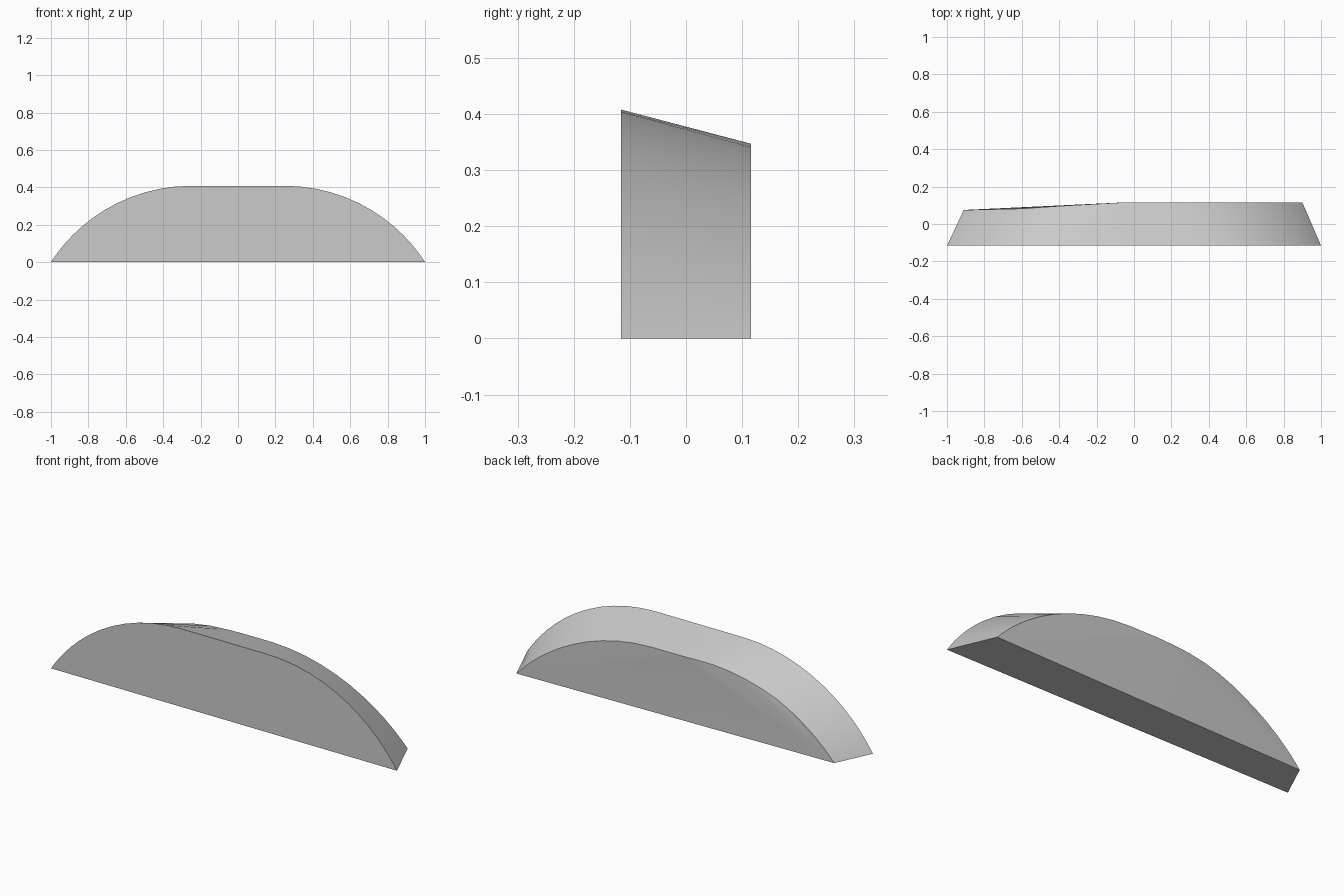
import bpy, bmesh
from math import sin, pi, sqrt

cube = bpy.data.objects.get("Cube")
if cube:
    bpy.data.objects.remove(cube, do_unlink=True)

STEPS = 14
DEPTH = 0.116


def side_arc(end, start, flat, top):
    """Half profile from the foot (end, 0) up to x = start, levelling off at flat."""
    run = end - flat
    radius = (run * run + top * top) / (2 * top)
    points = []
    for i in range(STEPS + 1):
        x = end + (start - end) * (1 - sin(pi / 2 * (1 - i / STEPS)))
        d = max(0, x - flat)
        points.append((x, top - radius + sqrt(radius * radius - d * d)))
    return points


def back_depth(x):
    """The back edge is pulled forward towards its right-hand end."""
    stops = [(-0.91, 0.075), (-0.594, 0.082), (-0.385, 0.097), (-0.04, DEPTH)]
    for (x0, y0), (x1, y1) in zip(stops, stops[1:]):
        if x <= x1:
            return y0 + (y1 - y0) * (x - x0) / (x1 - x0)
    return DEPTH


def full_profile(low_side, high_side):
    return [(-x, z) for x, z in low_side] + high_side[::-1]


front_half = side_arc(1.0, 0.25, 0.25, 0.408)
front_profile = full_profile(front_half, front_half)
back_profile = full_profile(side_arc(0.91, 0.04, 0.15, 0.347),
                            side_arc(0.9, 0.02, 0.10, 0.347))

bm = bmesh.new()
front = [bm.verts.new((x, -DEPTH, z)) for x, z in front_profile]
back = [bm.verts.new((x, back_depth(x), z)) for x, z in back_profile]

# Curved sloping top
for i in range(len(front) - 1):
    bm.faces.new((front[i], front[i + 1], back[i + 1], back[i]))
# Flat front and underside
bm.faces.new(front[::-1])
bm.faces.new((front[0], back[0], back[-1], front[-1]))
# Back: upright arc panel, slanted centre panel, fan down to the pulled-in corner
bm.faces.new(back[STEPS:])
bm.faces.new((back[0], back[STEPS], back[-1]))
for i in range(1, STEPS):
    bm.faces.new((back[0], back[i], back[i + 1]))
bmesh.ops.recalc_face_normals(bm, faces=bm.faces[:])

mesh = bpy.data.meshes.new("arched_block")
bm.to_mesh(mesh)
bm.free()
block = bpy.data.objects.new("arched_block", mesh)
bpy.context.collection.objects.link(block)

# Plain grey
grey = bpy.data.materials.new("light_grey")
grey.use_nodes = True
colour = (0.6, 0.6, 0.6, 1)
grey.diffuse_color = colour
grey.node_tree.nodes["Principled BSDF"].inputs["Base Color"].default_value = colour
mesh.materials.append(grey)

bpy.ops.object.select_all(action='DESELECT')
block.select_set(True)
bpy.context.view_layer.objects.active = block
bpy.ops.object.shade_smooth_by_angle(angle=pi / 6)
